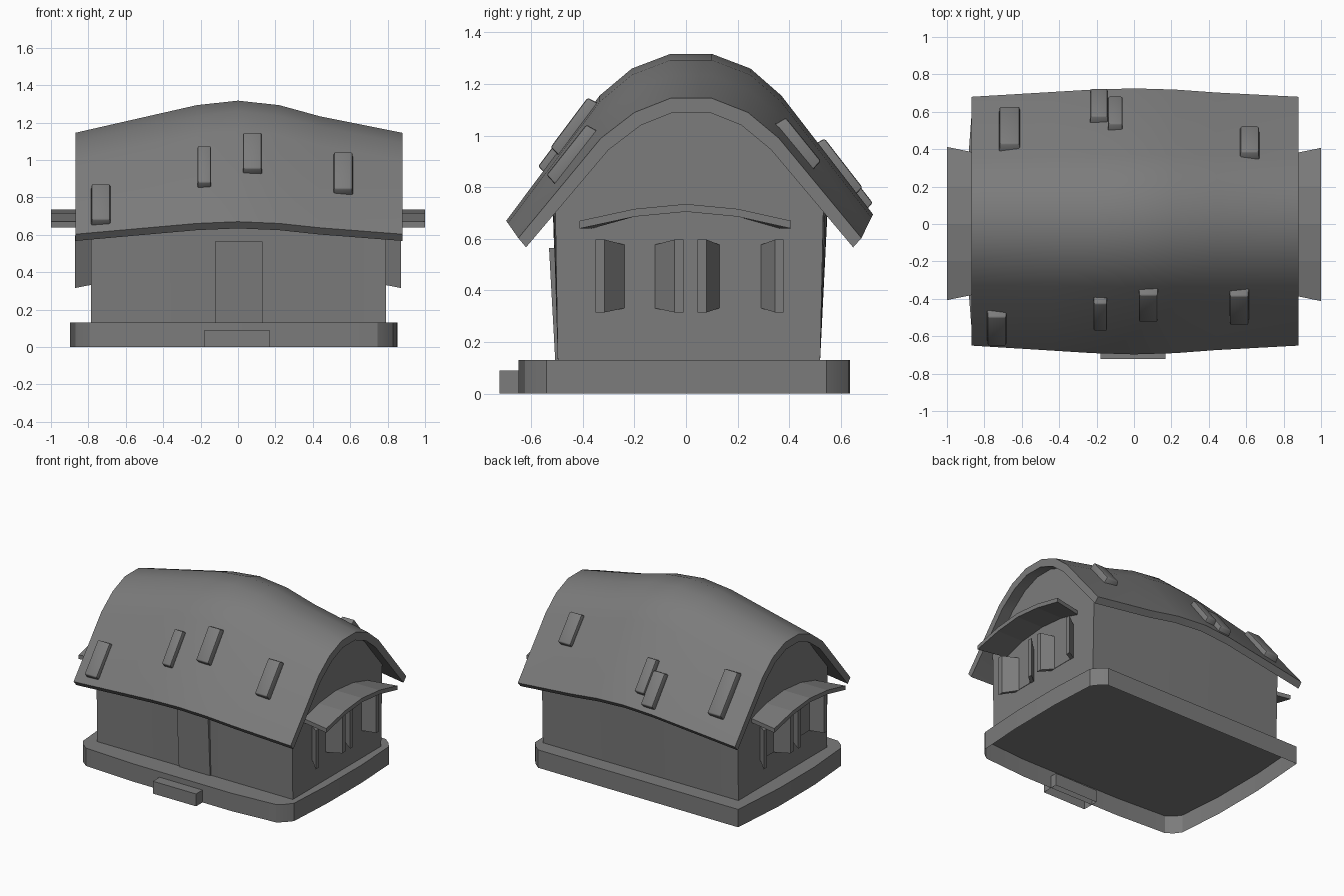
import bpy, bmesh, math
from mathutils import Vector, Matrix

if "Cube" in bpy.data.objects:
    bpy.data.objects.remove(bpy.data.objects["Cube"])

GREY = bpy.data.materials.new("dark_grey")
GREY.diffuse_color = (.2, .2, .2, 1)
GREY.use_nodes = True
GREY.node_tree.nodes["Principled BSDF"].inputs["Base Color"].default_value = GREY.diffuse_color


def finish(name, bm, smooth=None):
    bmesh.ops.recalc_face_normals(bm, faces=bm.faces[:])
    me = bpy.data.meshes.new(name)
    bm.to_mesh(me)
    bm.free()
    me.materials.append(GREY)
    ob = bpy.data.objects.new(name, me)
    bpy.context.collection.objects.link(ob)
    if smooth:
        bpy.ops.object.select_all(action='DESELECT')
        ob.select_set(True)
        bpy.context.view_layer.objects.active = ob
        bpy.ops.object.shade_smooth_by_angle(angle=math.radians(smooth))
    return ob


def loft(name, rings, cap_start=True, cap_end=True, smooth=None):
    """Skin a list of closed rings that share a point count."""
    bm = bmesh.new()
    vs = [[bm.verts.new(p) for p in r] for r in rings]
    n = len(rings[0])
    for a, b in zip(vs, vs[1:]):
        for i in range(n):
            j = (i + 1) % n
            bm.faces.new((a[i], a[j], b[j], b[i]))
    if cap_start:
        bm.faces.new(vs[0])
    if cap_end:
        bm.faces.new(vs[-1])
    return finish(name, bm, smooth)


def lerp(a, b, t):
    return a + (b - a) * t


# roof profiles (y, z): gable end, its underside, and the swollen middle
END = [(-.65, .603), (-.33, .99), (-.2, 1.09), (-.06, 1.145),
       (.1, 1.145), (.24, 1.09), (.36, .99), (.68, .603)]
UNDER = [(-.62, .567), (-.3, .945), (-.175, 1.04), (-.05, 1.09),
         (.09, 1.09), (.215, 1.04), (.33, .945), (.648, .567)]
MID = [(-.697, .67), (-.335, 1.155), (-.21, 1.26), (-.06, 1.317),
       (.1, 1.317), (.25, 1.26), (.37, 1.155), (.725, .695)]
SWELL = [(-.87, 0), (-.44, .57), (-.22, .86), (0, 1), (.22, .86), (.44, .51), (.88, 0)]


def swell(x):
    for (x0, t0), (x1, t1) in zip(SWELL, SWELL[1:]):
        if x <= x1:
            return lerp(t0, t1, (x - x0) / (x1 - x0))


def outer(x):
    t = swell(x)
    return [(lerp(a[0], b[0], t), lerp(a[1], b[1], t)) for a, b in zip(END, MID)]


def inner(x):
    return [(o[0] + u[0] - e[0], o[1] + u[1] - e[1])
            for o, u, e in zip(outer(x), UNDER, END)]


def height(profile, y):
    for (y0, z0), (y1, z1) in zip(profile, profile[1:]):
        if y <= y1:
            return lerp(z0, z1, (y - y0) / (y1 - y0))


# roof shell
loft("roof", [[(x, y, z) for y, z in outer(x) + inner(x)[::-1]] for x, _ in SWELL], smooth=35)

# walls, leaning outward under the eaves
rings = []
for x in (-.787, -.44, -.22, 0, .22, .44, .79):
    p, t = inner(x), swell(x)
    y0, y1 = -.505 - .015 * t, .53 + .025 * t
    pts = [(-.497, .13), (y0, height(p, y0))] + p[1:-1] + [(y1, height(p, y1)), (.52, .13)]
    rings.append([(x, y, z) for y, z in pts])
loft("walls", rings, smooth=30)

# base slab, hollow below: bulging sides, three worn corners, one sharp corner
foot = [(-.865, .635), (-.897, .2), (-.897, -.2), (-.87, -.54), (-.838, -.585), (-.79, -.622),
        (-.4, -.645), (.4, -.65), (.745, -.625), (.79, -.59), (.83, -.54), (.85, -.2),
        (.853, .2), (.835, .545), (.8, .59), (.75, .63)]
loft("base", [[(x, y, z) for x, y in foot] for z in (0, .13)], cap_start=False, smooth=30)

# doorstep
step = [(-.18, -.723), (.168, -.723), (.168, -.6), (-.18, -.6)]
loft("doorstep", [[(x, y, z) for x, y in step] for z in (0, .09)], cap_start=False)

# door, tilted with the wall
loft("door", [[(-.122, f, z), (.13, f, z), (.13, -.48, z), (-.122, -.48, z)]
              for f, z in ((-.507, .13), (-.531, .565))])

# shutters, window panes and awnings on both gable ends
SHUTTERS = [(-.23, -.315, -.35), (-.13, -.045, -.01), (.135, .08, .045), (.285, .345, .377)]
for side, s in (("right", 1), ("left", -1)):
    for i, (yw, ya, yb) in enumerate(SHUTTERS):
        off = yb - ya
        r = []
        for zw, zt in ((.333, .315), (.575, .597)):
            pts = [(.78, yw, zw), (.872, ya, zt), (.872, yb, zt), (.78, yw + off, zw)]
            r.append([(s * x, s * y, z) for x, y, z in pts])
        loft(f"shutter_{side}_{i + 1}", r)
    for i, (ya, yb) in enumerate(((-.235, -.125), (.13, .29))):
        r = [[(s * x, s * y, z) for x, y in ((.77, ya), (.793, ya), (.793, yb), (.77, yb))]
             for z in (.333, .575)]
        loft(f"window_pane_{side}_{i + 1}", r)
    r = []
    for x, e in ((.77, .365), (1, .412)):
        arc = [(-e, .64), (-.2, .686), (0, .705), (.2, .686), (e - .005, .64)]
        prof = arc + [(y, z + .03) for y, z in arc[::-1]]
        r.append([(s * x, s * y, z) for y, z in prof])
    loft(f"awning_{side}", r)


# loose roof tiles: x centre, y centre, width, length
def tile(name, x, y, w, length, thick=.065):
    p = outer(x)
    slope = (height(p, y + .03) - height(p, y - .03)) / .06
    bm = bmesh.new()
    bmesh.ops.create_cube(bm, size=1)
    for v in bm.verts:
        k = .92 if v.co.z > 0 else 1
        v.co = Vector((v.co.x * w * k, v.co.y * length * k, v.co.z * thick))
    bmesh.ops.bevel(bm, geom=bm.edges[:], offset=.008, segments=2, profile=.5, affect='EDGES')
    bm.transform(Matrix.Translation((x, y, height(p, y) + .008))
                 @ Matrix.Rotation(math.atan(slope), 4, 'X'))
    finish(name, bm, 40)


TILES = [(-.733, -.55, .107, .265), (-.18, -.474, .076, .265), (.077, -.427, .107, .26),
         (.562, -.438, .107, .27), (-.665, .505, .115, .34), (-.187, .625, .1, .26),
         (-.1, .585, .082, .26), (.618, .43, .107, .235)]
for i, t in enumerate(TILES):
    tile(f"roof_tile_{i + 1}", *t)
